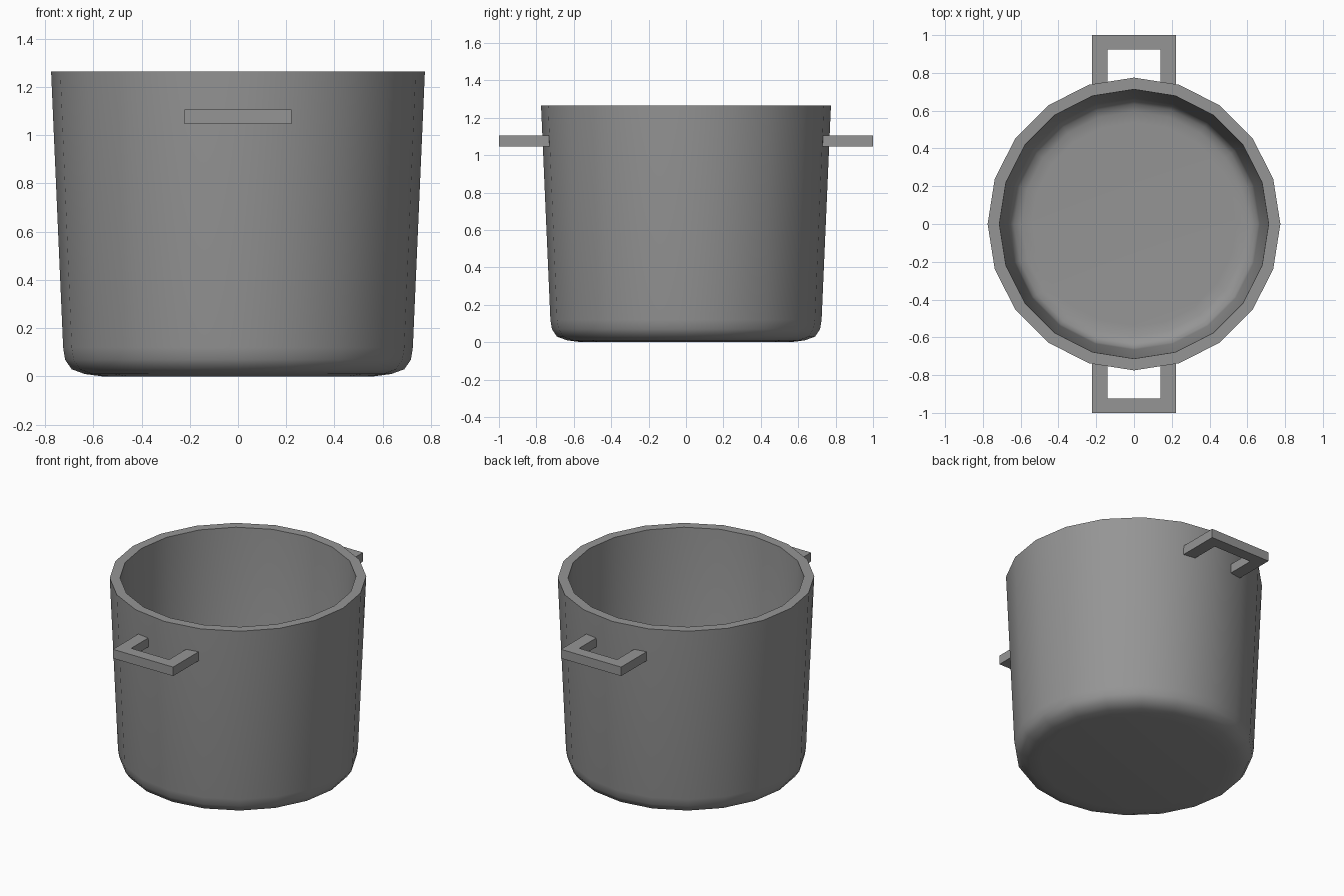
import bpy, bmesh, math

if "Cube" in bpy.data.objects:
    bpy.data.objects.remove(bpy.data.objects["Cube"])

SIDES = 20

# Dark grey metal
metal = bpy.data.materials.new("dark_metal")
metal.diffuse_color = (.3, .3, .3, 1)
metal.use_nodes = True
metal.node_tree.nodes["Principled BSDF"].inputs["Base Color"].default_value = metal.diffuse_color


def make_object(name, bm, smooth=None):
    bmesh.ops.recalc_face_normals(bm, faces=bm.faces)
    me = bpy.data.meshes.new(name)
    bm.to_mesh(me)
    bm.free()
    me.materials.append(metal)
    ob = bpy.data.objects.new(name, me)
    bpy.context.collection.objects.link(ob)
    if smooth:
        bpy.ops.object.select_all(action='DESELECT')
        ob.select_set(True)
        bpy.context.view_layer.objects.active = ob
        bpy.ops.object.shade_smooth_by_angle(angle=math.radians(smooth))
    return ob


def lathe(name, profile):
    # Revolve an (r, z) profile and cap both ends
    bm = bmesh.new()
    rings = []
    for r, z in profile:
        rings.append([bm.verts.new((r * math.cos(2 * math.pi * i / SIDES),
                                    r * math.sin(2 * math.pi * i / SIDES), z))
                      for i in range(SIDES)])
    for a, b in zip(rings, rings[1:]):
        for i in range(SIDES):
            j = (i + 1) % SIDES
            bm.faces.new((a[i], a[j], b[j], b[i]))
    bm.faces.new(rings[0])
    bm.faces.new(rings[-1])
    return make_object(name, bm, 40)


def handle(name, side):
    # Flat U-shaped outline, extruded upward
    outline = [(-.222, .73), (-.222, 1), (.222, 1), (.222, .73),
               (.14, .73), (.14, .925), (-.14, .925), (-.14, .73)]
    bm = bmesh.new()
    face = bm.faces.new([bm.verts.new((x, y * side, 1.046)) for x, y in outline])
    ext = bmesh.ops.extrude_face_region(bm, geom=[face], use_keep_orig=True)
    top = [v for v in ext['geom'] if isinstance(v, bmesh.types.BMVert)]
    bmesh.ops.translate(bm, verts=top, vec=(0, 0, .06))
    return make_object(name, bm)


# Pot body: rounded base, tapering outer wall, flat rim, inner wall and floor.
# The floor is thin, close to the underside.
lathe("pot_body", [(.56, 0), (.635, .01), (.69, .03), (.717, .07), (.725, .12),
                   (.775, 1.265), (.713, 1.265),
                   (.666, .14), (.658, .105), (.635, .078), (.595, .063), (.54, .06)])

# Front and back handles
handle("front_handle", -1)
handle("back_handle", 1)
